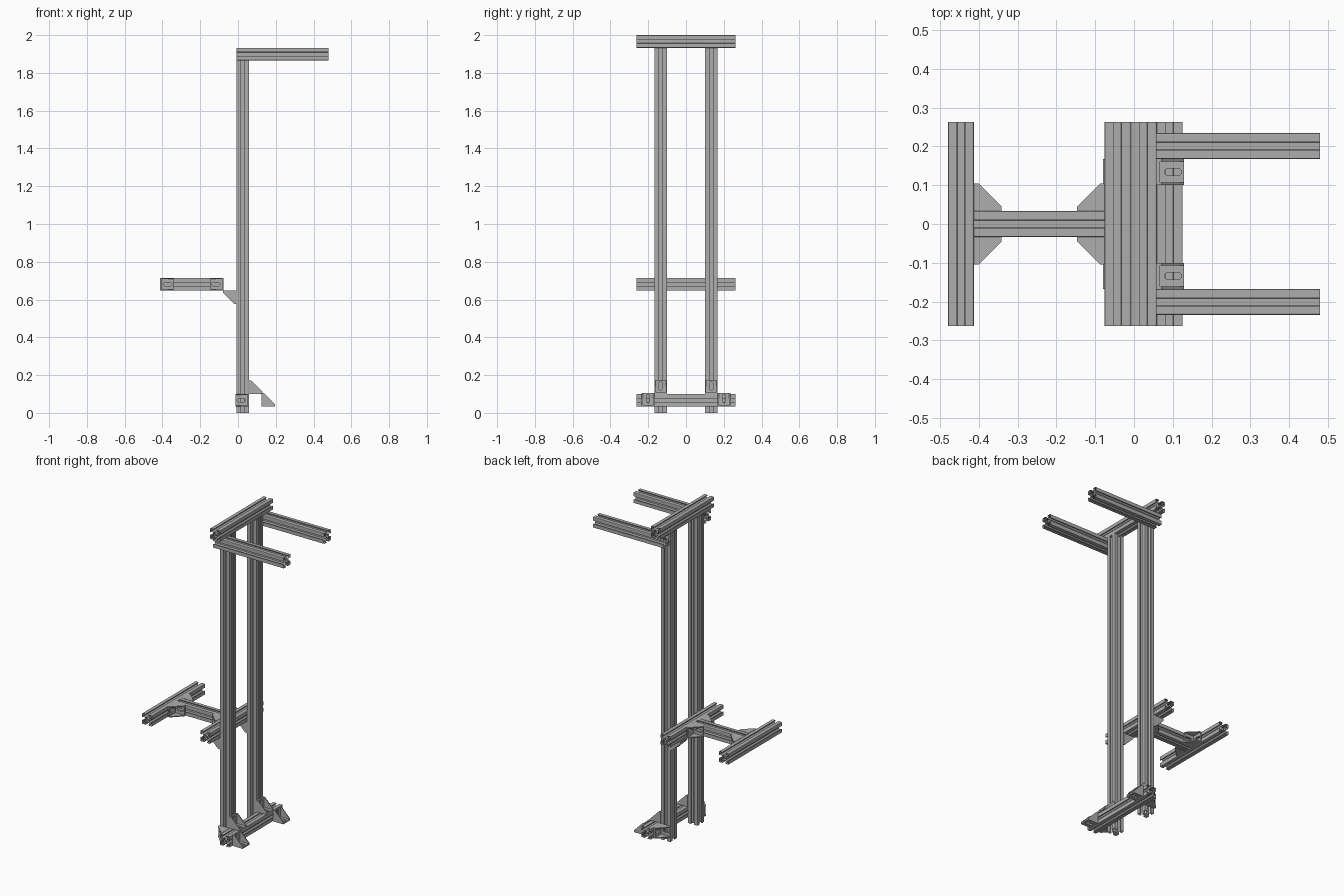
import bpy, bmesh
from math import sin, cos, pi
from mathutils import Matrix, Vector

cube = bpy.data.objects.get("Cube")
if cube:
    bpy.data.objects.remove(cube)

# Single brushed metal colour
metal = bpy.data.materials.new("aluminium grey")
metal.use_nodes = True
GREY = (0.42, 0.42, 0.42, 1)
metal.diffuse_color = GREY
metal.node_tree.nodes["Principled BSDF"].inputs["Base Color"].default_value = GREY

X, Y, Z = Vector((1, 0, 0)), Vector((0, 1, 0)), Vector((0, 0, 1))
S = 0.067          # width of the slotted beam
H = S / 2


def frame(a, b, c, origin=(0, 0, 0)):
    """Matrix whose columns are the three axes, placed at the origin."""
    m = Matrix((a, b, c)).transposed().to_4x4()
    m.translation = Vector(origin)
    return m


def finish(bm, name, matrix):
    mesh = bpy.data.meshes.new(name)
    bm.to_mesh(mesh)
    bm.free()
    mesh.materials.append(metal)
    ob = bpy.data.objects.new(name, mesh)
    ob.matrix_world = matrix
    bpy.context.collection.objects.link(ob)
    return ob


# Slotted beam cross-section: one side, repeated by quarter turns
half = [(H - 0.001, H - 0.001), (H - 0.003, H), (0.010, H), (0.010, H - 0.005),
        (0.018, H - 0.005), (0.018, 0.0225), (0.009, 0.0135)]
side = [(-x, y) for x, y in half] + [(x, y) for x, y in reversed(half[1:])]
outline = []
for turn in range(4):
    outline += side
    side = [(y, -x) for x, y in side]
bore = [(0.007 * cos(i * pi / 8), 0.007 * sin(i * pi / 8)) for i in range(16)]

AXES = {"x": (Y, Z, X), "y": (Z, X, Y), "z": (X, Y, Z)}


def beam(name, axis, start, length):
    """Open-ended slotted beam from the centre of its first end."""
    bm = bmesh.new()
    for loop in (outline, bore):
        low = [bm.verts.new((x, y, 0)) for x, y in loop]
        top = [bm.verts.new((x, y, length)) for x, y in loop]
        for i in range(len(loop)):
            j = (i + 1) % len(loop)
            bm.faces.new((low[i], top[i], top[j], low[j]))
    return finish(bm, name, frame(*AXES[axis], start))


def prism(bm, loops, matrix, thick):
    """Plate of any outline, with optional holes."""
    rims = ([], [])
    for loop in loops:
        rings = [[bm.verts.new(matrix @ Vector((u, v, w))) for u, v in loop]
                 for w in (0, thick)]
        n = len(loop)
        for ring, rim in zip(rings, rims):
            rim += [bm.edges.new((ring[i], ring[(i + 1) % n])) for i in range(n)]
        for i in range(n):
            j = (i + 1) % n
            bm.faces.new((rings[0][i], rings[0][j], rings[1][j], rings[1][i]))
    for rim in rims:
        bmesh.ops.triangle_fill(bm, use_beauty=True, edges=rim)


LEG, TIP, WALL, PLATE = 0.071, 0.012, 0.006, 0.009


def bracket(name, corner, a, b):
    """Corner bracket with legs along a and b, centred on the corner."""
    bm = bmesh.new()
    # side gussets
    gusset = [(0, 0), (LEG, 0), (LEG, TIP), (TIP, LEG), (0, LEG)]
    for z in (-H, H - WALL):
        prism(bm, [gusset], Matrix.Translation((0, 0, z)), WALL)
    # slotted legs
    w = H - WALL
    plate = [(0, -w), (LEG, -w), (LEG, w), (0, w)]
    slot = []
    for i in range(16):
        t = (i + 0.5) * pi / 8
        slot.append((0.042 + (0.013 if cos(t) > 0 else -0.013) + 0.009 * cos(t),
                     0.009 * sin(t)))
    prism(bm, [plate, slot], frame(X, Z, Y), PLATE)
    prism(bm, [plate, slot], frame(Y, Z, X), PLATE)
    bmesh.ops.recalc_face_normals(bm, faces=bm.faces)
    return finish(bm, name, frame(a, b, a.cross(b), corner))


# Main levels and positions
WIDE = 0.263                 # half length of the cross beams
POST_X, POST_Y = 0.025, 0.134
BACK, FRONT = POST_X - H, POST_X + H
SHELF_Z = 0.681
BASE_X, BASE_Z = FRONT + H, 0.067
MID_X, END_X = BACK - H, -0.48 + H

# Cross beams
beam("top_beam", "y", (POST_X, -WIDE, 2 - H), 2 * WIDE)
beam("base_beam", "y", (BASE_X, -WIDE, BASE_Z), 2 * WIDE)
beam("shelf_inner_beam", "y", (MID_X, -WIDE, SHELF_Z), 2 * WIDE)
beam("shelf_outer_beam", "y", (END_X, -WIDE, SHELF_Z), 2 * WIDE)
beam("shelf_spine", "x", (END_X + H, 0, SHELF_Z), MID_X - END_X - S)

# Mirrored posts, arms and brackets
for s, tag in ((1, "back"), (-1, "front")):
    out = s * Y
    py = s * POST_Y
    arm_y = s * (POST_Y + S)
    beam(tag + "_post", "z", (POST_X, py, 0), 2 - S)
    beam(tag + "_arm", "x", (BACK, arm_y, 2 - S - H), 0.48 - BACK)
    bracket(tag + "_spine_outer_bracket", (END_X + H, s * H, SHELF_Z), X, out)
    bracket(tag + "_spine_inner_bracket", (MID_X - H, s * H, SHELF_Z), -X, out)
    bracket(tag + "_shelf_bracket", (BACK, py, SHELF_Z - H), -X, -Z)
    bracket(tag + "_post_foot_bracket", (FRONT, py, BASE_Z + H), X, Z)
    bracket(tag + "_floor_bracket", (BASE_X + H, arm_y, BASE_Z - H), X, Z)
    bracket(tag + "_base_side_bracket", (FRONT, py + s * H, BASE_Z), -X, out)
